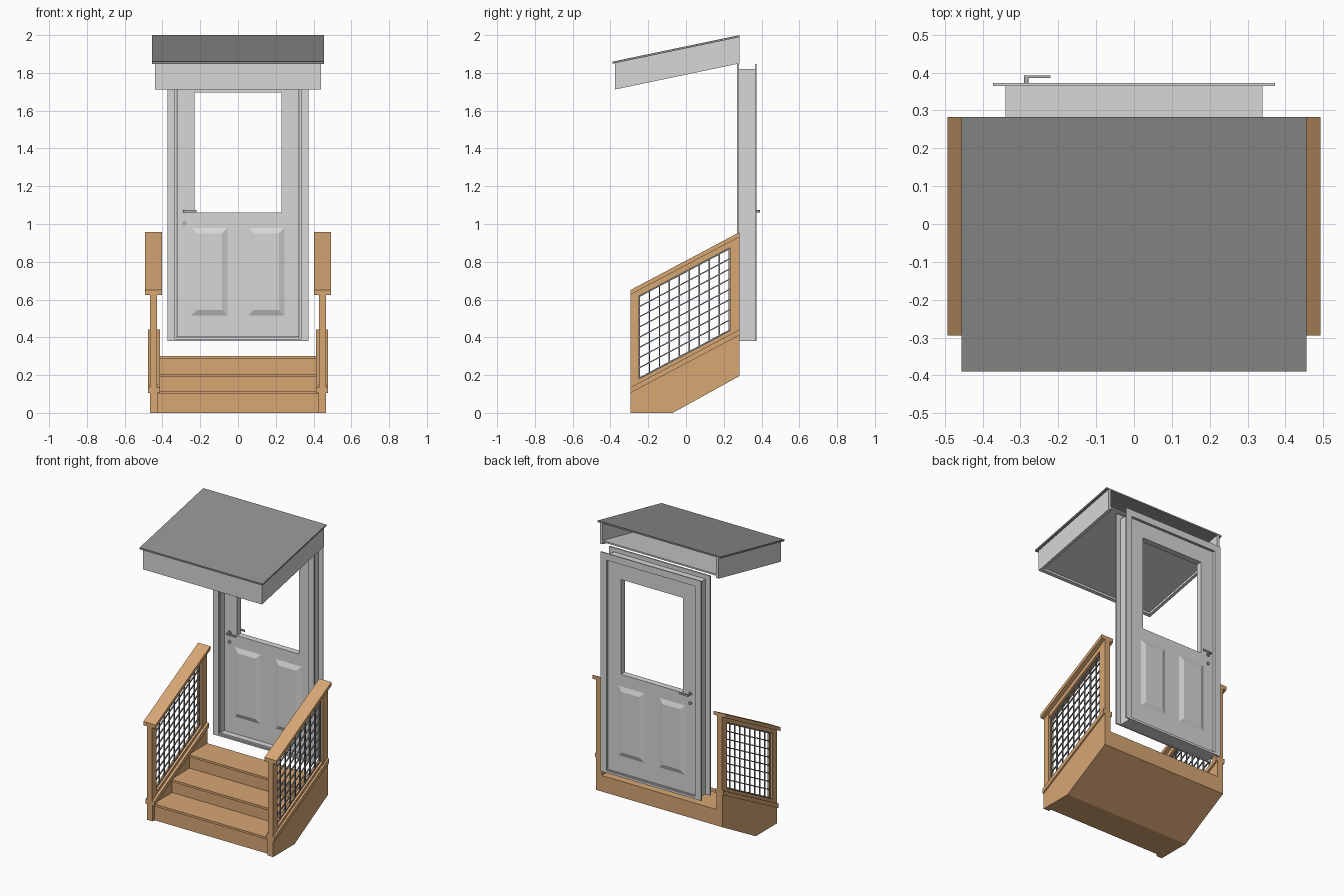
import bpy, bmesh

if "Cube" in bpy.data.objects:
    bpy.data.objects.remove(bpy.data.objects["Cube"])


def material(name, rgb):
    m = bpy.data.materials.new(name)
    m.diffuse_color = (*rgb, 1)
    m.use_nodes = True
    m.node_tree.nodes["Principled BSDF"].inputs["Base Color"].default_value = m.diffuse_color
    return m


WOOD = material("warm_wood", (0.68, 0.385, 0.175))
LIGHT = material("light_grey", (0.68, 0.68, 0.68))
ROOF = material("dark_grey_roof", (0.28, 0.28, 0.28))
WIRE = material("steel_wire", (0.22, 0.23, 0.26))
METAL = material("handle_metal", (0.42, 0.42, 0.42))


def mesh(name, verts, faces, mat):
    bm = bmesh.new()
    vs = [bm.verts.new(v) for v in verts]
    for f in faces:
        bm.faces.new([vs[i] for i in f])
    bmesh.ops.recalc_face_normals(bm, faces=bm.faces)
    me = bpy.data.meshes.new(name)
    bm.to_mesh(me)
    bm.free()
    me.materials.append(mat)
    ob = bpy.data.objects.new(name, me)
    bpy.context.collection.objects.link(ob)
    return ob


def prism(name, profile, x0, x1, mat):
    """Extrude a (y, z) profile from x0 to x1."""
    n = len(profile)
    verts = [(x, y, z) for x in (x0, x1) for y, z in profile]
    faces = [list(range(n)), list(range(n, 2 * n))]
    faces += [[i, (i + 1) % n, n + (i + 1) % n, n + i] for i in range(n)]
    return mesh(name, verts, faces, mat)


def box(name, x0, x1, y0, y1, z0, z1, mat):
    return prism(name, [(y0, z0), (y1, z0), (y1, z1), (y0, z1)], x0, x1, mat)


def ring(name, outer, inner, y0, y1, mat):
    """Rectangular frame; outer and inner are (x0, x1, z0, z1)."""
    verts = []
    for y in (y0, y1):
        for a, b, c, d in (outer, inner):
            verts += [(a, y, c), (b, y, c), (b, y, d), (a, y, d)]
    faces = []
    for i in range(4):
        j = (i + 1) % 4
        faces += [[i, j, 4 + j, 4 + i], [8 + i, 8 + j, 12 + j, 12 + i],
                  [i, j, 8 + j, 8 + i], [4 + i, 4 + j, 12 + j, 12 + i]]
    return mesh(name, verts, faces, mat)


def stair_z(y):
    return 0.53 * (y + 0.295)


def roof_z(y):
    return 2.0 - 0.209 * (0.283 - y)


def band(name, line, y0, y1, lo, hi, x0, x1, mat):
    """Sloped bar between two heights above a slope line, plumb ends."""
    a, b = line(y0), line(y1)
    return prism(name, [(y0, a + lo), (y1, b + lo), (y1, b + hi), (y0, a + hi)],
                 x0, x1, mat)


# --- Steps: solid body with a sloped underside, then nosed treads
F, B = -0.295, 0.283
fronts = [-0.275, -0.09, 0.095]
tops = [0.115, 0.207, 0.302]
body = [(B, 0.195), (-0.07, 0), (fronts[0], 0)]
for i in range(3):
    back = fronts[i + 1] if i < 2 else B
    body += [(fronts[i], tops[i] - 0.015), (back, tops[i] - 0.015)]
prism("stair_body", body, -0.425, 0.425, WOOD)
for i in range(3):
    back = fronts[i + 1] if i < 2 else B
    box("tread", -0.425, 0.425, fronts[i] - 0.012, back, tops[i] - 0.015, tops[i], WOOD)

# --- Railings on both sides
for s, side in ((-1, "left"), (1, "right")):
    x0, x1 = 0.425 * s, 0.467 * s
    prism(side + "_stringer",
          [(F, 0), (-0.07, 0), (B, 0.195), (B, stair_z(B) + 0.11), (F, 0.11)], x0, x1, WOOD)
    band(side + "_stringer_cap", stair_z, F, B, 0.105, 0.135, 0.413 * s, 0.477 * s, WOOD)
    for y0, y1, nm in ((F, -0.25, "front"), (0.232, B, "back")):
        band(f"{side}_{nm}_post", stair_z, y0, y1, 0.13, 0.63, 0.428 * s, 0.466 * s, WOOD)
    band(side + "_bottom_rail", stair_z, -0.25, 0.232, 0.13, 0.155, 0.43 * s, 0.464 * s, WOOD)
    band(side + "_top_rail", stair_z, -0.25, 0.232, 0.595, 0.63, 0.43 * s, 0.464 * s, WOOD)
    band(side + "_handrail", stair_z, F, B, 0.625, 0.65, 0.403 * s, 0.493 * s, WOOD)
    # wire mesh infill
    w = 0.0035
    for i in range(10):
        y = -0.246 + i * 0.474 / 9
        band(side + "_upright_wire", stair_z, y - w, y + w, 0.15, 0.6,
             0.4435 * s, 0.4505 * s, WIRE)
    for i in range(9):
        h = 0.159 + i * 0.432 / 8
        band(side + "_sloped_wire", stair_z, -0.25, 0.232, h - w, h + w,
             0.4435 * s, 0.4505 * s, WIRE)

# --- Door frame: lining plus casing on both faces
opening = (-0.325, 0.325, 0.40, 1.80)
ring("door_lining", (-0.34, 0.34, 0.381, 1.82), opening, 0.279, 0.366, LIGHT)
ring("front_casing", (-0.373, 0.373, 0.38, 1.848), (-0.333, 0.333, 0.39, 1.81),
     0.27, 0.28, LIGHT)
ring("back_casing", (-0.373, 0.373, 0.38, 1.848), (-0.327, 0.327, 0.395, 1.803),
     0.365, 0.373, LIGHT)

# --- Door leaf with open window and raised panels on both faces
DF, DB = 0.318, 0.36
ring("door_leaf", (-0.324, 0.324, 0.401, 1.799), (-0.23, 0.23, 1.06, 1.695), DF, DB, LIGHT)
for cx in (-0.151, 0.151):
    for y, d in ((DF, -0.013), (DB, 0.011)):
        verts = []
        for yy, g in ((y, 0), (y + d, 0.03)):
            a, b, c, e = cx - 0.096 + g, cx + 0.096 - g, 0.515 + g, 0.98 - g
            verts += [(a, yy, c), (b, yy, c), (b, yy, e), (a, yy, e)]
        mesh("raised_panel", verts, [[0, 1, 2, 3], [4, 5, 6, 7]] +
             [[i, (i + 1) % 4, 4 + (i + 1) % 4, 4 + i] for i in range(4)], LIGHT)


def disc(name, x, z, r, y0, y1):
    bpy.ops.mesh.primitive_cylinder_add(vertices=20, radius=r, depth=y1 - y0,
                                        location=(x, (y0 + y1) / 2, z),
                                        rotation=(1.5707963, 0, 0))
    ob = bpy.context.object
    ob.name = name
    ob.data.materials.append(METAL)
    bpy.ops.object.shade_smooth_by_angle()


# --- Lever handles and locks on both faces
HX, HZ = -0.284, 1.067
for y, d, side in ((DF, -1, "front"), (DB, 1, "back")):
    def span(a, b):
        return sorted((y + d * a, y + d * b))
    disc(side + "_rosette", HX, HZ, 0.012, *span(0, 0.005))
    disc(side + "_handle_stem", HX, HZ, 0.006, *span(0, 0.03))
    box(side + "_handle_lever", HX - 0.006, -0.221, *span(0.026, 0.032),
        HZ - 0.006, HZ + 0.006, METAL)
    disc(side + "_lock", HX, 1.005, 0.011, *span(0, 0.007))

# --- Sloped canopy: slab, fascia on three sides, recessed soffit, open back
band("roof_slab", roof_z, -0.39, B, -0.011, 0, -0.455, 0.455, ROOF)
band("front_fascia", roof_z, -0.375, -0.355, -0.15, -0.011, -0.44, 0.44, LIGHT)
for s, side in ((-1, "left"), (1, "right")):
    band(side + "_fascia", roof_z, -0.355, B, -0.15, -0.011, 0.42 * s, 0.44 * s, LIGHT)
band("soffit", roof_z, -0.355, B, -0.135, -0.125, -0.42, 0.42, LIGHT)
